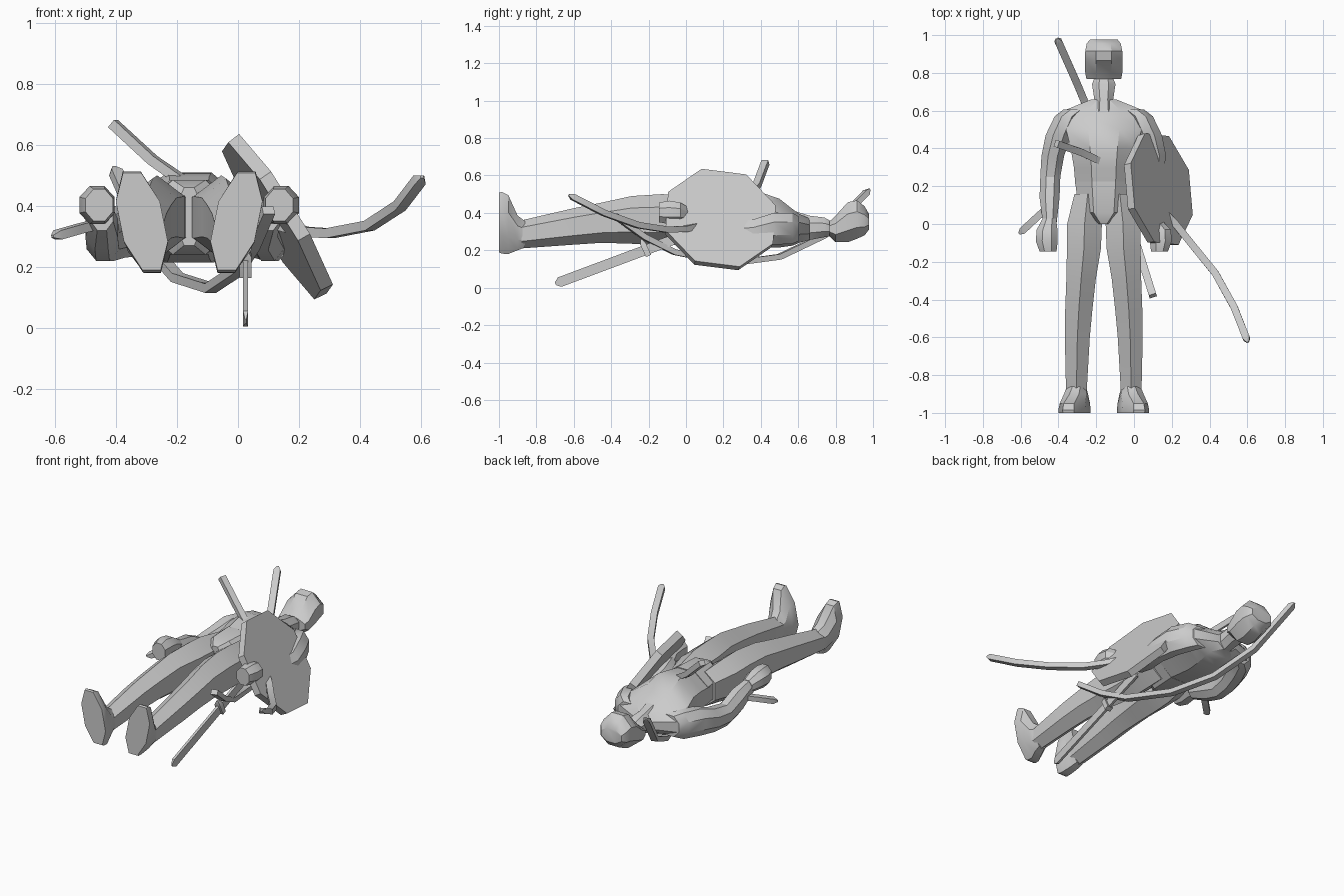
import bpy, bmesh, math
from mathutils import Vector

CX = -0.16  # body centre line
grey = bpy.data.materials.new("plain_grey")
grey.diffuse_color = (0.6, 0.6, 0.6, 1)


def finish(name, bm, angle=30):
    bmesh.ops.recalc_face_normals(bm, faces=bm.faces[:])
    me = bpy.data.meshes.new(name)
    bm.to_mesh(me)
    bm.free()
    ob = bpy.data.objects.new(name, me)
    bpy.context.collection.objects.link(ob)
    me.materials.append(grey)
    bpy.context.view_layer.objects.active = ob
    ob.select_set(True)
    bpy.ops.object.shade_smooth_by_angle(angle=math.radians(angle))
    ob.select_set(False)
    return ob


def skin(bm, rings):
    vs = [[bm.verts.new(p) for p in r] for r in rings]
    n = len(vs[0])
    for a, b in zip(vs, vs[1:]):
        for i in range(n):
            bm.faces.new((a[i], a[(i + 1) % n], b[(i + 1) % n], b[i]))
    bm.faces.new(vs[0])
    bm.faces.new(vs[-1])


def loft(name, rings, side=1, sides=8, angle=30):
    """rings: y, x offset from centre line, half width, z low, z high, x shear"""
    bm = bmesh.new()
    k = 1 / math.cos(math.pi / sides)
    kz = k if sides % 4 == 0 else 1
    out = []
    for y, ox, rx, z0, z1, *sh in rings:
        s = sh[0] if sh else 0
        ring = []
        for i in range(sides):
            a = 2 * math.pi * (i + 0.5) / sides
            dz = (z1 - z0) / 2 * kz * math.sin(a)
            ring.append((CX + side * (ox + rx * k * math.cos(a) + s * dz), y, (z0 + z1) / 2 + dz))
        out.append(ring)
    skin(bm, out)
    return finish(name, bm, angle)


def blade(name, pts, width, thick, flat=(0, 0, 1)):
    """rectangular bar swept along a path, with a pointed far end"""
    bm = bmesh.new()
    pts = [Vector(p) for p in pts]
    pts.append(pts[-1] + (pts[-1] - pts[-2]).normalized() * 0.025)
    rings = []
    for i, p in enumerate(pts):
        t = (pts[min(i + 1, len(pts) - 1)] - pts[max(i - 1, 0)]).normalized()
        u = t.cross(Vector(flat)).normalized()
        v = t.cross(u).normalized()
        f = 0.3 if i == len(pts) - 1 else 1
        u, v = u * width / 2 * f, v * thick / 2 * f
        rings.append([p + u + v, p - u + v, p - u - v, p + u - v])
    skin(bm, rings)
    return finish(name, bm)


# head
loft("head", [(0.768, 0, 0.092, 0.275, 0.355), (0.80, 0, 0.098, 0.243, 0.385),
              (0.865, 0, 0.10, 0.243, 0.457), (0.915, 0, 0.098, 0.262, 0.467),
              (0.955, 0, 0.09, 0.28, 0.435), (0.978, 0, 0.072, 0.31, 0.395)])
# neck and torso
loft("neck", [(0.58, 0, 0.06, 0.25, 0.41), (0.66, 0, 0.05, 0.255, 0.385),
              (0.74, 0, 0.062, 0.27, 0.375), (0.768, 0, 0.052, 0.275, 0.36)])
loft("torso", [(0.20, 0, 0.15, 0.245, 0.475), (0.30, 0, 0.158, 0.23, 0.495),
               (0.40, 0, 0.175, 0.215, 0.51), (0.50, 0, 0.20, 0.215, 0.475),
               (0.57, 0, 0.215, 0.225, 0.42), (0.605, 0, 0.20, 0.24, 0.395),
               (0.66, 0, 0.065, 0.255, 0.37)])
loft("hips", [(0.0, 0, 0.04, 0.27, 0.46), (0.06, 0, 0.13, 0.24, 0.485),
              (0.225, 0, 0.152, 0.24, 0.485)])

for side, tag in ((-1, "right"), (1, "left")):
    loft(tag + "_leg", [(0.16, 0.085, 0.07, 0.25, 0.47), (0.0, 0.102, 0.092, 0.23, 0.495),
                        (-0.13, 0.105, 0.09, 0.225, 0.50), (-0.29, 0.12, 0.078, 0.235, 0.49),
                        (-0.45, 0.132, 0.072, 0.24, 0.455), (-0.60, 0.14, 0.066, 0.23, 0.425),
                        (-0.88, 0.145, 0.055, 0.21, 0.36)], side, 6)
    loft(tag + "_foot", [(-0.86, 0.145, 0.05, 0.215, 0.355), (-0.90, 0.147, 0.06, 0.2, 0.385, 0.1),
                         (-0.95, 0.153, 0.067, 0.18, 0.495, 0.2),
                         (-0.985, 0.155, 0.072, 0.182, 0.512, 0.2),
                         (-1.0, 0.155, 0.072, 0.19, 0.508, 0.2)], side)
    # the shield arm is held slightly closer to the body
    tuck = 0.025 if side == 1 else 0
    loft(tag + "_arm", [(0.605, 0.15, 0.065, 0.25, 0.38), (0.57, 0.195, 0.065, 0.235, 0.40),
                        (0.47, 0.24, 0.068, 0.23, 0.40), (0.36, 0.27, 0.06, 0.22, 0.365),
                        (0.25, 0.283 - tuck, 0.053, 0.22, 0.35),
                        (0.14, 0.287 - tuck * 2, 0.053, 0.255, 0.40),
                        (0.01, 0.286 - tuck, 0.037, 0.32, 0.42)], side)
    loft(tag + "_hand", [(0.03, 0.288 - tuck, 0.035, 0.34, 0.42), (-0.03, 0.30, 0.055, 0.345, 0.455),
                         (-0.09, 0.302, 0.058, 0.34, 0.465), (-0.145, 0.295, 0.045, 0.35, 0.455)],
         side)

# octagonal shield, tilted beside the left arm
bm = bmesh.new()
centre = Vector((0.147, 0.185, 0.374))
normal = Vector((0.85, 0.14, 0.52)).normalized()
along = (Vector((0, 1, 0)) - normal * normal.y).normalized()
up = normal.cross(along)
if up.z < 0:
    up = -up
rings = []
for depth, r in ((0, 0.315), (-0.045, 0.31)):
    rings.append([centre + normal * depth
                  + along * r * math.cos(math.radians(19 + 45 * i))
                  + up * r * math.sin(math.radians(19 + 45 * i)) for i in range(8)])
skin(bm, rings)
finish("shield", bm)

# curved blade passing behind the back
blade("back_blade", [(0.10, -0.38, 0.385), (0.05, -0.22, 0.27), (0.0, -0.06, 0.19),
                     (-0.09, 0.24, 0.13), (-0.20, 0.50, 0.165), (-0.30, 0.74, 0.28),
                     (-0.40, 0.965, 0.51)], 0.04, 0.03)
# curved blade passing through the chest
blade("chest_blade", [(-0.41, 0.425, 0.67), (-0.28, 0.38, 0.55), (-0.15, 0.32, 0.46),
                      (0.05, 0.17, 0.36), (0.22, 0.0, 0.315), (0.30, -0.10, 0.31),
                      (0.43, -0.26, 0.335), (0.53, -0.44, 0.40), (0.595, -0.605, 0.485)],
      0.038, 0.032)
# straight sword hanging from the hip, with a guard
blade("hip_sword", [(0.025, 0.05, 0.30), (0.025, -0.30, 0.17), (0.025, -0.675, 0.03)],
      0.016, 0.054)
blade("hip_sword_guard", [(0.025, -0.20, 0.17), (0.025, -0.23, 0.235)], 0.04, 0.03, (0, 1, 0.3))
# short blade end beside the right arm
blade("arm_blade", [(-0.42, 0.12, 0.35), (-0.52, 0.03, 0.325), (-0.59, -0.035, 0.305)],
      0.038, 0.03)
